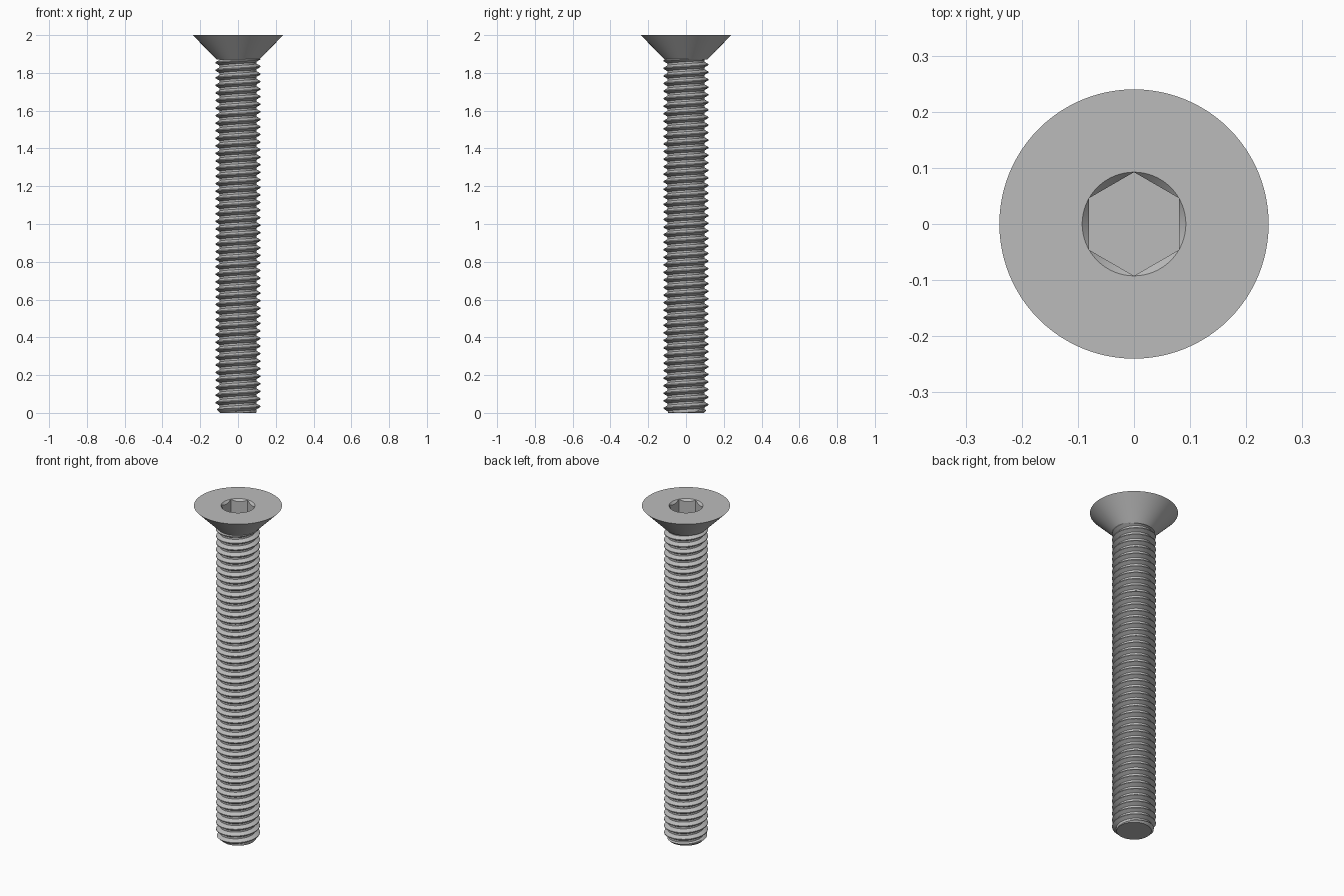
import bpy, bmesh
from math import cos, sin, pi, radians

if "Cube" in bpy.data.objects:
    bpy.data.objects.remove(bpy.data.objects["Cube"])

SEG = 96            # divisions around the axis
PITCH = 0.04
CREST_R, ROOT_R = 0.119, 0.0975
HEAD_R, NECK_R, NECK_Z, TOP = 0.24, 0.113, 1.872, 2.0
FLAT = 0.08         # half the distance across the socket flats
CORNER = FLAT / cos(pi / 6)
SOCKET_Z = 1.9

steel = bpy.data.materials.new("grey steel")
steel.use_nodes = True
colour = (0.5, 0.5, 0.5, 1)
steel.diffuse_color = colour
steel.node_tree.nodes["Principled BSDF"].inputs["Base Color"].default_value = colour


def finish(bm, name):
    """Turn a bmesh into a shaded object."""
    bmesh.ops.recalc_face_normals(bm, faces=bm.faces[:])
    mesh = bpy.data.meshes.new(name)
    bm.to_mesh(mesh)
    bm.free()
    mesh.materials.append(steel)
    obj = bpy.data.objects.new(name, mesh)
    bpy.context.collection.objects.link(obj)
    bpy.ops.object.select_all(action='DESELECT')
    obj.select_set(True)
    bpy.context.view_layer.objects.active = obj
    bpy.ops.object.shade_smooth_by_angle(angle=radians(25))


def hex_radius(a):
    """Distance from the axis to the socket wall; corners point along y."""
    return FLAT / cos((a + pi / 6) % (pi / 3) - pi / 6)


# Countersunk head: rings run from the neck, over the top, into the socket
def head_rings(a):
    h = hex_radius(a)
    return [(NECK_R, NECK_Z), (HEAD_R, TOP), (CORNER, TOP),
            (h, TOP - (CORNER - h) * 1.1), (h, SOCKET_Z)]


bm = bmesh.new()
columns = []
for i in range(SEG):
    a = 2 * pi * i / SEG
    columns.append([bm.verts.new((r * cos(a), r * sin(a), z)) for r, z in head_rings(a)])
for i, col in enumerate(columns):
    nxt = columns[(i + 1) % SEG]
    for k in range(len(col) - 1):
        bm.faces.new((col[k], nxt[k], nxt[k + 1], col[k + 1]))
bm.faces.new([c[0] for c in columns])
bm.faces.new([c[-1] for c in columns])
bmesh.ops.remove_doubles(bm, verts=bm.verts[:], dist=1e-5)
finish(bm, "countersunk_head")

# Threaded shank: one right-hand helical ribbon, each turn welded to the next
MID_R = (CREST_R + ROOT_R) / 2
PROFILE = [(0, CREST_R), (0.125, CREST_R), (0.28, MID_R),
           (0.4375, ROOT_R), (0.6875, ROOT_R), (0.845, MID_R)]
START = 0.0315 - 3 * PITCH
TURNS = 51

bm = bmesh.new()
ribbon = []
for i in range(TURNS * SEG + 1):
    a = 2 * pi * i / SEG
    row = []
    for t, r in PROFILE:
        z = START + PITCH * (i / SEG + t)
        r = min(r, max(0.095 + z, 0.08))      # chamfered tip
        row.append(bm.verts.new((r * cos(a), r * sin(a), z)))
    ribbon.append(row)
for i in range((TURNS - 1) * SEG):
    low = ribbon[i] + [ribbon[i + SEG][0]]
    high = ribbon[i + 1] + [ribbon[i + 1 + SEG][0]]
    for k in range(len(PROFILE)):
        bm.faces.new((low[k], high[k], high[k + 1], low[k + 1]))

# Trim both ends square and cap them
for z, direction in ((0, -1), (NECK_Z + 0.002, 1)):
    cut = bmesh.ops.bisect_plane(bm, geom=bm.verts[:] + bm.edges[:] + bm.faces[:],
                                 plane_co=(0, 0, z), plane_no=(0, 0, direction),
                                 clear_outer=True)
    rim = [e for e in cut["geom_cut"] if isinstance(e, bmesh.types.BMEdge)]
    bmesh.ops.holes_fill(bm, edges=rim, sides=0)
loose = [v for v in bm.verts if not v.link_faces]
bmesh.ops.delete(bm, geom=loose, context='VERTS')
finish(bm, "threaded_shank")
